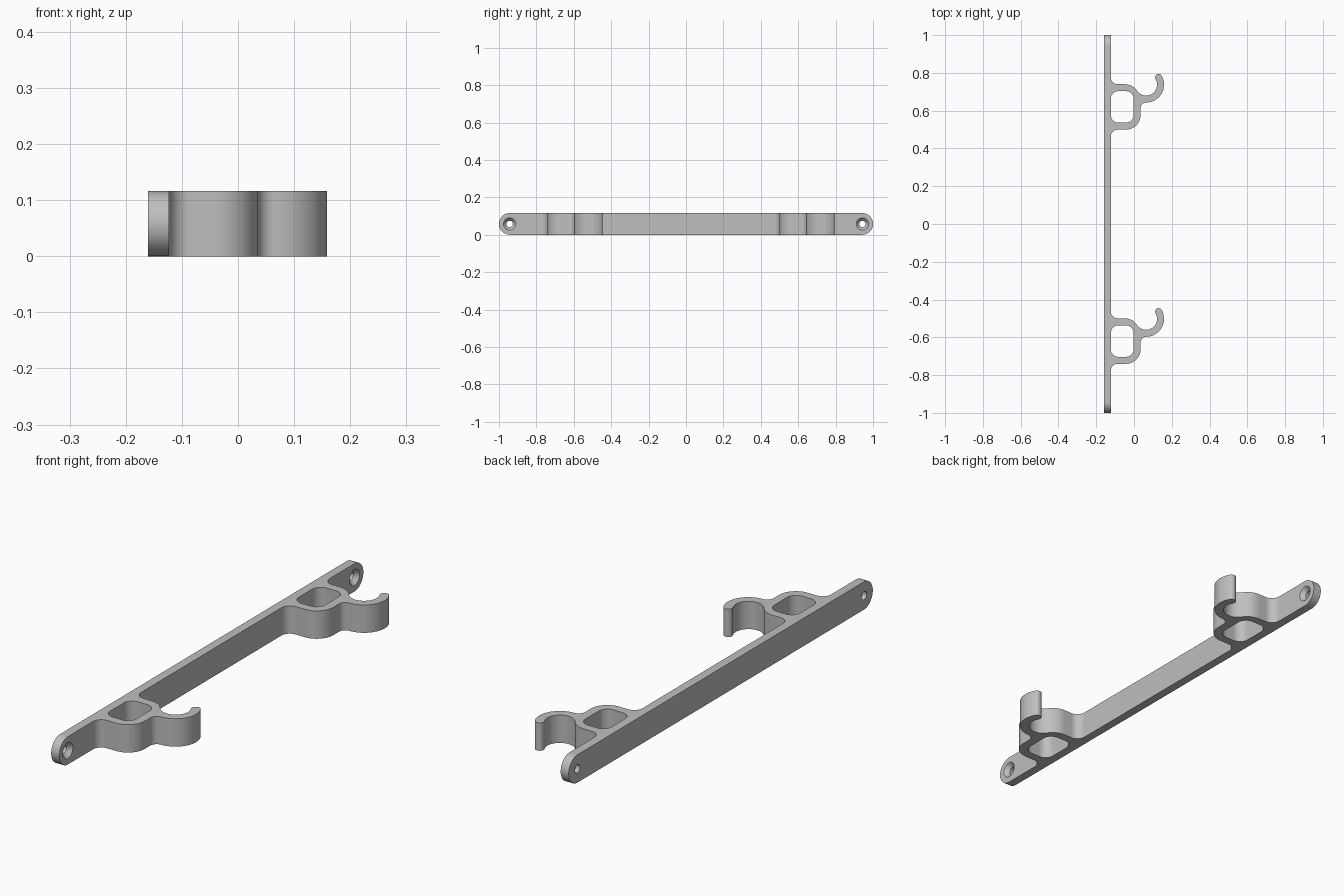
import bpy, bmesh, math
from mathutils import Vector

cube = bpy.data.objects.get("Cube")
if cube:
    bpy.data.objects.remove(cube, do_unlink=True)

HEIGHT = 0.116
BACK, FACE = -0.16, -0.123        # wall side and hook side of the bar
BRACKETS = (-1.24, 0.0)           # y offsets of the two hooks
MARGIN = 0.02


def arc(cx, cy, r, start, end):
    """Points along an arc, angles in degrees."""
    n = max(4, round(abs(end - start) / 6))
    angles = [math.radians(start + (end - start) * i / n) for i in range(n + 1)]
    return [(cx + r * math.cos(a), cy + r * math.sin(a)) for a in angles]


def make_object(name, bm):
    bmesh.ops.recalc_face_normals(bm, faces=bm.faces)
    mesh = bpy.data.meshes.new(name)
    bm.to_mesh(mesh)
    bm.free()
    obj = bpy.data.objects.new(name, mesh)
    bpy.context.collection.objects.link(obj)
    return obj


def prism(name, points, low, high, along_x=False):
    """Closed profile extruded along z (or along x for y-z profiles)."""
    clean = []
    for p in points:
        if not clean or math.dist(p, clean[-1]) > 1e-4:
            clean.append(p)
    if math.dist(clean[0], clean[-1]) < 1e-4:
        clean.pop()
    bm = bmesh.new()
    place = (lambda a, b: (low, a, b)) if along_x else (lambda a, b: (a, b, low))
    face = bm.faces.new([bm.verts.new(place(a, b)) for a, b in clean])
    new = bmesh.ops.extrude_face_region(bm, geom=[face], use_keep_orig=True)
    depth = high - low
    move = Vector((depth, 0, 0) if along_x else (0, 0, depth))
    bmesh.ops.translate(bm, vec=move,
                        verts=[g for g in new["geom"] if isinstance(g, bmesh.types.BMVert)])
    return make_object(name, bm)


def lathe_x(name, rings, y, z, sides=40):
    """Solid of revolution about x, from (x, radius) pairs."""
    bm = bmesh.new()
    loops = []
    for x, r in rings:
        loops.append([bm.verts.new((x, b, c)) for b, c in arc_circle(y, z, r, sides)])
    for lo, hi in zip(loops, loops[1:]):
        for i in range(sides):
            j = (i + 1) % sides
            bm.faces.new((lo[i], lo[j], hi[j], hi[i]))
    bm.faces.new(loops[0])
    bm.faces.new(loops[-1])
    return make_object(name, bm)


def arc_circle(cx, cy, r, sides):
    steps = [2 * math.pi * i / sides for i in range(sides)]
    return [(cx + r * math.cos(a), cy + r * math.sin(a)) for a in steps]


def boolean(target, cutter, operation):
    mod = target.modifiers.new(cutter.name, "BOOLEAN")
    mod.operation, mod.solver, mod.object = operation, "EXACT", cutter
    bpy.context.view_layer.objects.active = target
    bpy.ops.object.modifier_apply(modifier=mod.name)
    bpy.data.objects.remove(cutter, do_unlink=True)


def bracket_outline():
    """Outer edge of one bracket, from its lower root to its upper root."""
    hx, hy, outer, inner = 0.064, 0.738, 0.095, 0.058
    mid, cap = (outer + inner) / 2, (outer - inner) / 2
    tip = math.radians(30)
    corner = 0.077
    kx, ky = -0.048, 0.74 - corner
    blend = math.degrees(math.atan2(hy - ky, hx - kx))
    pts = arc(-0.085, 0.462, 0.038, 180, 90)               # lower root fillet
    pts += arc(0.035 - corner, 0.50 + corner, corner, -90, 0)
    pts += arc(0.065, hy - outer - 0.03, 0.03, 180, 90)    # fillet under the hook
    pts += arc(hx, hy, outer, -90, 30)
    pts += arc(hx + mid * math.cos(tip), hy + mid * math.sin(tip), cap, 30, 210)
    pts += arc(hx, hy, inner, 30, blend - 180)             # inside of the hook
    pts += arc(kx, ky, corner, blend, 90)
    pts += arc(-0.085, 0.778, 0.038, 270, 180)             # upper root fillet
    return pts


def window_outline(x0, x1, y0, y1, r):
    return (arc(x1 - r, y1 - r, r, 0, 90) + arc(x0 + r, y1 - r, r, 90, 180)
            + arc(x0 + r, y0 + r, r, 180, 270) + arc(x1 - r, y0 + r, r, 270, 360))


# Bar and both brackets as one continuous profile
end = 1 + MARGIN
outline = [(BACK, -end), (FACE, -end)]
for dy in BRACKETS:
    outline += [(x, y + dy) for x, y in bracket_outline()]
outline += [(FACE, end), (BACK, end)]
rail = prism("hook_rail", outline, -MARGIN, HEIGHT + MARGIN)

# Rounded opening in each bracket
for dy in BRACKETS:
    hole = window_outline(FACE, -0.002, 0.537 + dy, 0.703 + dy, 0.04)
    boolean(rail, prism("bracket_opening", hole, -0.1, 0.3), "DIFFERENCE")

# Trim to height with half-round bar ends
r = HEIGHT / 2
stadium = arc(1 - r, r, r, -90, 90) + arc(r - 1, r, r, 90, 270)
boolean(rail, prism("rounded_ends", stadium, -0.3, 0.3, along_x=True), "INTERSECT")

# Countersunk screw holes
for side in (-1, 1):
    rings = [(BACK - 0.05, 0.017), (-0.141, 0.017), (FACE, 0.033), (FACE + 0.03, 0.033)]
    boolean(rail, lathe_x("screw_hole", rings, side * 0.943, r), "DIFFERENCE")

# Single plain grey finish
grey = bpy.data.materials.new("light_grey")
grey.use_nodes = True
colour = (0.52, 0.52, 0.52, 1)
grey.diffuse_color = colour
grey.node_tree.nodes["Principled BSDF"].inputs["Base Color"].default_value = colour
rail.data.materials.clear()
rail.data.materials.append(grey)

bpy.ops.object.select_all(action="DESELECT")
rail.select_set(True)
bpy.context.view_layer.objects.active = rail
bpy.ops.object.shade_smooth_by_angle(angle=math.radians(30))
